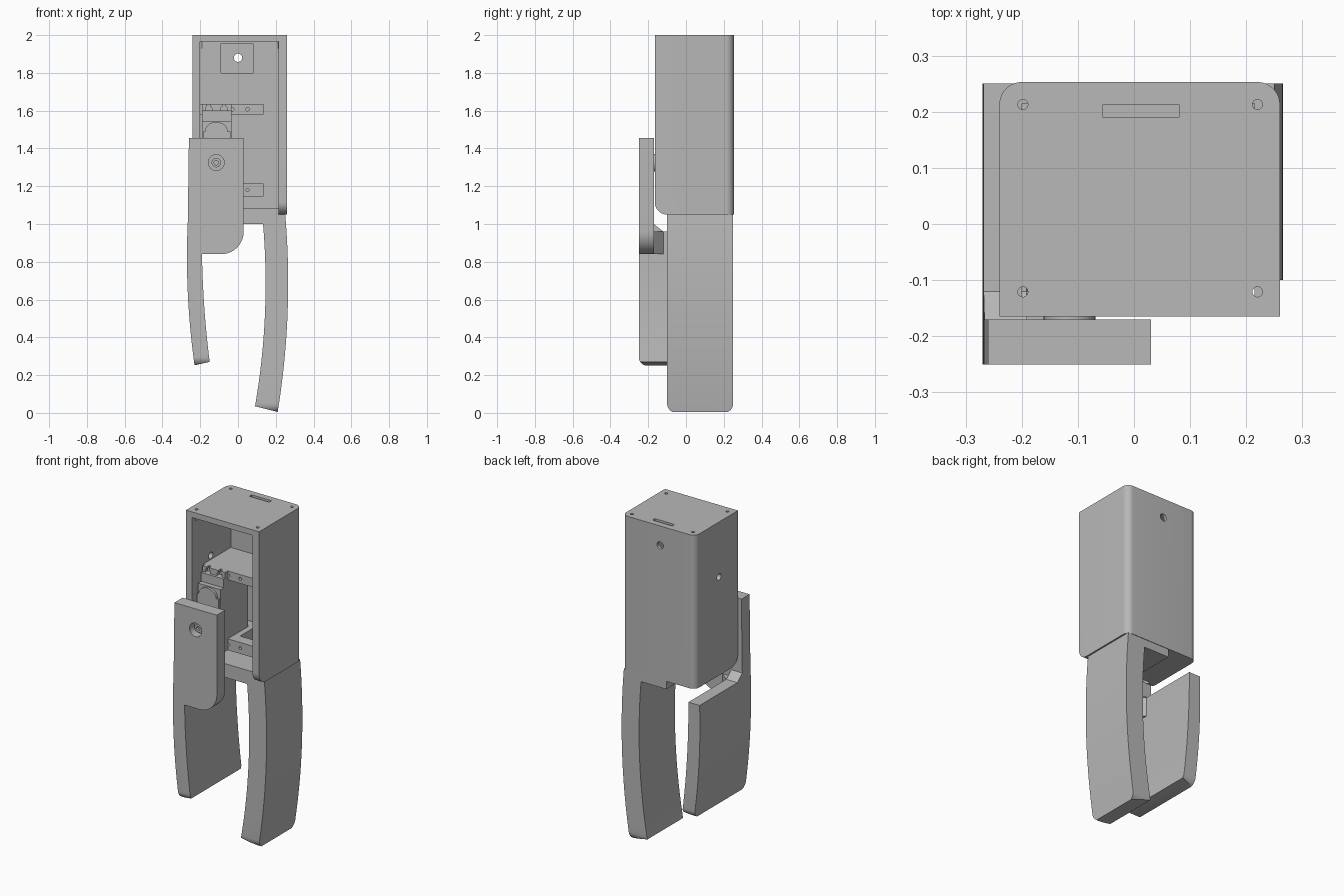
import bpy, bmesh, math
from mathutils import Vector

old = bpy.data.objects.get("Cube")
if old:
    bpy.data.objects.remove(old, do_unlink=True)

grey = bpy.data.materials.new("plain grey")
grey.use_nodes = True
grey.diffuse_color = (0.48, 0.48, 0.48, 1)
grey.node_tree.nodes["Principled BSDF"].inputs["Base Color"].default_value = (0.48, 0.48, 0.48, 1)


def prism(name, pts, axis, lo, hi):
    """Extrude a 2D outline along an axis; the outline uses the other two axes in order."""
    place = {"x": lambda a, b, t: (t, a, b),
             "y": lambda a, b, t: (a, t, b),
             "z": lambda a, b, t: (a, b, t)}[axis]
    bm = bmesh.new()
    ends = [[bm.verts.new(place(a, b, t)) for a, b in pts] for t in (lo, hi)]
    n = len(pts)
    bm.faces.new(ends[0])
    bm.faces.new(ends[1])
    for i in range(n):
        j = (i + 1) % n
        bm.faces.new((ends[0][i], ends[0][j], ends[1][j], ends[1][i]))
    bmesh.ops.recalc_face_normals(bm, faces=bm.faces)
    mesh = bpy.data.meshes.new(name)
    bm.to_mesh(mesh)
    bm.free()
    mesh.materials.append(grey)
    ob = bpy.data.objects.new(name, mesh)
    bpy.context.collection.objects.link(ob)
    return ob


def rect(a0, a1, b0, b1):
    return [(a0, b0), (a1, b0), (a1, b1), (a0, b1)]


def box(name, x, y, z):
    return prism(name, rect(*x, *y), "z", *z)


def disc(name, a, b, r, axis, lo, hi, n=32):
    ring = [(a + r * math.cos(math.tau * i / n), b + r * math.sin(math.tau * i / n)) for i in range(n)]
    return prism(name, ring, axis, lo, hi)


def rounded(corners, steps=10):
    """Fillet the corners (a, b, radius) of an outline with square corners."""
    out = []
    for i, (a, b, r) in enumerate(corners):
        p = Vector((a, b))
        if r == 0:
            out.append((a, b))
            continue
        u = (Vector(corners[i - 1][:2]) - p).normalized()
        v = (Vector(corners[(i + 1) % len(corners)][:2]) - p).normalized()
        c = p + (u + v) * r
        for k in range(steps + 1):
            t = k / steps * math.pi / 2
            out.append(tuple(c - v * r * math.cos(t) - u * r * math.sin(t)))
    return out


def bow(p, q, s, steps=24):
    """Smooth bowed edge x(z) through three points."""
    out = []
    for i in range(steps + 1):
        z = p[1] + (s[1] - p[1]) * i / steps
        x = 0
        for m, n, o in ((p, q, s), (q, p, s), (s, p, q)):
            x += m[0] * (z - n[1]) * (z - o[1]) / ((m[1] - n[1]) * (m[1] - o[1]))
        out.append((x, z))
    return out


def combine(ob, others, op="DIFFERENCE"):
    bpy.context.view_layer.objects.active = ob
    for other in others:
        mod = ob.modifiers.new("cut", "BOOLEAN")
        mod.operation = op
        mod.solver = "EXACT"
        mod.object = other
        bpy.ops.object.modifier_apply(modifier=mod.name)
        bpy.data.objects.remove(other, do_unlink=True)
    return ob


# Housing: open-fronted case with rounded rear and lower front edges
housing = prism("housing", rounded([(-.24, -.165, 0), (.26, -.165, 0), (.26, .253, .04), (-.24, .253, .04)]),
                "z", 1.05, 2)
side = rounded([(-.165, 1.05, .065), (.3, 1.05, 0), (.3, 2.1, 0), (-.165, 2.1, 0)])
combine(housing, [prism("side_shape", side, "x", -.4, .4)], "INTERSECT")
cutters = [
    box("interior", (-.2, .215), (-.3, .215), (1.085, 1.965)),
    box("floor_front", (-.2, .215), (-.3, -.1), (1.0, 1.2)),
    box("window_pocket", (-.09, .08), (.2, .235), (1.8, 1.955)),
    box("top_slot", (-.055, .08), (.19, .213), (1.9, 2.1)),
    disc("rear_hole", 0, 1.88, .022, "y", .1, .4),
    disc("side_hole", .02, 1.66, .02, "x", -.4, -.1),
]
for x in (-.198, .22):
    for y in (-.121, .213):
        cutters.append(disc("screw_hole", x, y, .009, "z", 1.93, 2.1, 16))
combine(housing, cutters)

# Fixed finger with its root block below the housing
outer = bow((.25, 1.05), (.265, .62), (.21, .005))
inner = bow((.09, .035), (.146, .65), (.128, 1.05))
fixed_finger = prism("fixed_finger", outer + inner, "y", -.1, .25)
tip = rounded([(-.1, 0, .05), (.25, 0, .05), (.25, 1.2, 0), (-.1, 1.2, 0)])
combine(fixed_finger, [prism("tip_shape", tip, "x", -.4, .4)], "INTERSECT")
root_block = box("root_block", (-.04, .15), (-.1, .25), (1.0, 1.05))

# Moving finger: bowed blade, side-trimmed and joined to the pivot plate
outer = bow((-.264, 1.05), (-.27, .78), (-.23, .252))
inner = bow((-.15, .27), (-.184, .65), (-.19, 1.05))
moving_finger = prism("moving_finger", outer + inner, "y", -.25, .25)
trim = rounded([(-.25, .25, .045), (.25, .25, .045), (.25, .96, 0), (-.12, .96, 0),
                (-.17, 1.0, 0), (-.17, 1.04, 0), (-.25, 1.04, 0)])
combine(moving_finger, [prism("trim_shape", trim, "x", -.4, .4)], "INTERSECT")
plate = prism("pivot_plate", rounded([(-.26, 1.455, 0), (-.266, .99, 0), (-.267, .84, 0),
                                      (.03, .84, .12), (.03, 1.455, 0)], 16), "y", -.25, -.17)
combine(moving_finger, [plate], "UNION")
combine(moving_finger, [disc("pivot_recess", -.115, 1.325, .042, "y", -.3, -.2)])
gusset = prism("finger_gusset", [(-.2, -.18), (-.2, -.12), (-.19, -.12), (-.13, -.17), (-.13, -.18)],
               "z", .841, .96)
combine(gusset, [prism("gusset_slope", [(-.12, .96), (-.17, 1.0), (-.1, 1.1)], "x", -.4, .4)])

# Pivot screw and servo horn
screw = disc("pivot_screw", -.115, 1.325, .025, "y", -.225, -.19)
combine(screw, [disc("screw_socket", -.115, 1.325, .012, "y", -.3, -.21)])
disc("servo_horn", -.115, 1.325, .046, "y", -.18, -.12)

# Servo body, its domed gear head and mounting ears
box("servo_body", (-.19, -.035), (-.09, .15), (1.2, 1.6))
box("servo_case", (-.19, -.035), (-.12, -.08), (1.18, 1.545))
head = [(-.115 + .06 * math.cos(math.pi * i / 16), 1.49 + .05 * math.sin(math.pi * i / 16)) for i in range(17)]
prism("gear_head", [(-.185, 1.2), (-.04, 1.2), (-.04, 1.49)] + head + [(-.185, 1.49)], "y", -.135, -.11)
for name, lo, hi, edge in (("upper_ear", 1.58, 1.635, 1.635), ("lower_ear", 1.145, 1.2, 1.145)):
    ear = box(name, (-.19, -.035), (-.075, -.05), (lo, hi))
    mid = (lo + hi) / 2
    holes = []
    for x in (-.155, -.075):
        holes.append(disc("ear_hole", x, mid, .018, "y", -.2, 0, 20))
        holes.append(box("ear_slit", (x - .008, x + .008), (-.2, 0), sorted((mid, edge + (edge - mid)))))
    combine(ear, holes)

# Servo shelves fixed to the rear wall
for name, lo, hi in (("upper_shelf", 1.58, 1.635), ("lower_shelf", 1.145, 1.215)):
    shelf = box(name, (-.205, .135), (-.05, .22), (lo, hi))
    cuts = [disc("pilot_hole", x, (lo + hi) / 2, .009, "y", -.2, .0, 16) for x in (-.03, .05)]
    if name == "lower_shelf":
        cuts.append(box("cable_slot", (0, .1), (.02, .17), (1.0, 1.4)))
    combine(shelf, cuts)

# Smooth the curved faces while keeping crisp edges
for ob in bpy.context.scene.objects:
    ob.select_set(ob.type == "MESH")
bpy.context.view_layer.objects.active = housing
bpy.ops.object.shade_smooth_by_angle(angle=math.radians(25))
